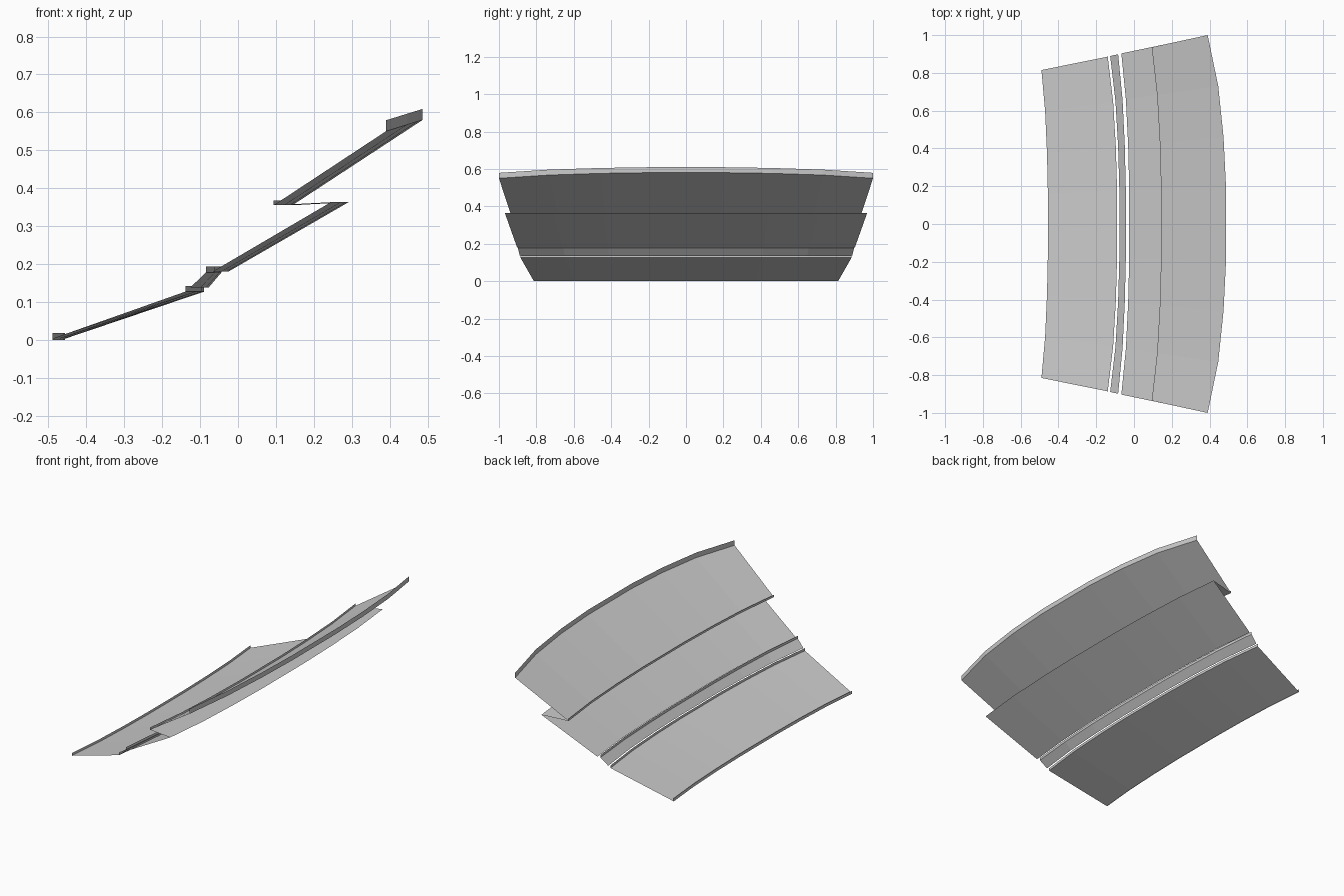
import bpy
import bmesh

if "Cube" in bpy.data.objects:
    bpy.data.objects.remove(bpy.data.objects["Cube"], do_unlink=True)

grey = bpy.data.materials.new("concrete_grey")
grey.use_nodes = True
colour = (0.6, 0.6, 0.6, 1)
grey.diffuse_color = colour
grey.node_tree.nodes["Principled BSDF"].inputs["Base Color"].default_value = colour

# Stations along half an arc: (fraction of half length, fraction of bow)
HALF = [(1, 1), (0.73, 0.44), (0.46, 0.16), (0.2, 0.03)]
STATIONS = [(-t, b) for t, b in HALF] + [(t, b) for t, b in reversed(HALF)]


def arc(x_end, x_mid, y_end, z_end, z_mid=None):
    """Points of one bowed row edge, from its -y end to its +y end."""
    z_mid = z_end if z_mid is None else z_mid
    return [(x_mid + (x_end - x_mid) * b, y_end * t, z_mid + (z_end - z_mid) * b)
            for t, b in STATIONS]


def raised(edge, height):
    return [(x, y, z + height) for x, y, z in edge]


def sheet(name, first, second):
    """Faceted strip spanning two row edges."""
    bm = bmesh.new()
    a = [bm.verts.new(p) for p in first]
    b = [bm.verts.new(p) for p in second]
    for i in range(len(a) - 1):
        bm.faces.new((a[i], b[i], b[i + 1], a[i + 1]))
    mesh = bpy.data.meshes.new(name)
    bm.to_mesh(mesh)
    bm.free()
    mesh.materials.append(grey)
    ob = bpy.data.objects.new(name, mesh)
    bpy.context.collection.objects.link(ob)
    return ob


# Row edges, from the front of the stand to the back
lower_front = arc(-0.49, -0.455, 0.815, 0.003)
lower_back = arc(-0.139, -0.088, 0.886, 0.127)
step_front = arc(-0.126, -0.076, 0.889, 0.138)
step_back = arc(-0.084, -0.042, 0.899, 0.178)
middle_front = arc(-0.067, -0.024, 0.903, 0.18)
middle_back = arc(0.245, 0.293, 0.968, 0.363)
upper_front = arc(0.094, 0.145, 0.936, 0.355)
upper_back = arc(0.39, 0.49, 1.0, 0.55, 0.581)

# Sloping decks
sheet("lower_deck", lower_front, lower_back)
sheet("step_deck", step_front, step_back)
sheet("middle_deck", middle_front, middle_back)
sheet("upper_deck", upper_front, upper_back)

# Underside joining the overhang to the deck below
sheet("overhang_soffit", middle_back, upper_front)

# Low walls standing on the row edges
for name, edge, height in (("front_wall", lower_front, 0.015),
                           ("lower_rear_wall", lower_back, 0.015),
                           ("step_rear_wall", step_back, 0.015),
                           ("upper_front_wall", upper_front, 0.013),
                           ("rear_wall", upper_back, 0.029)):
    ob = sheet(name, edge, raised(edge, height))
    if name == "front_wall":
        # Kick plate down to the ground
        sheet("front_kick_plate", [(x, y, 0) for x, y, z in edge], edge)
